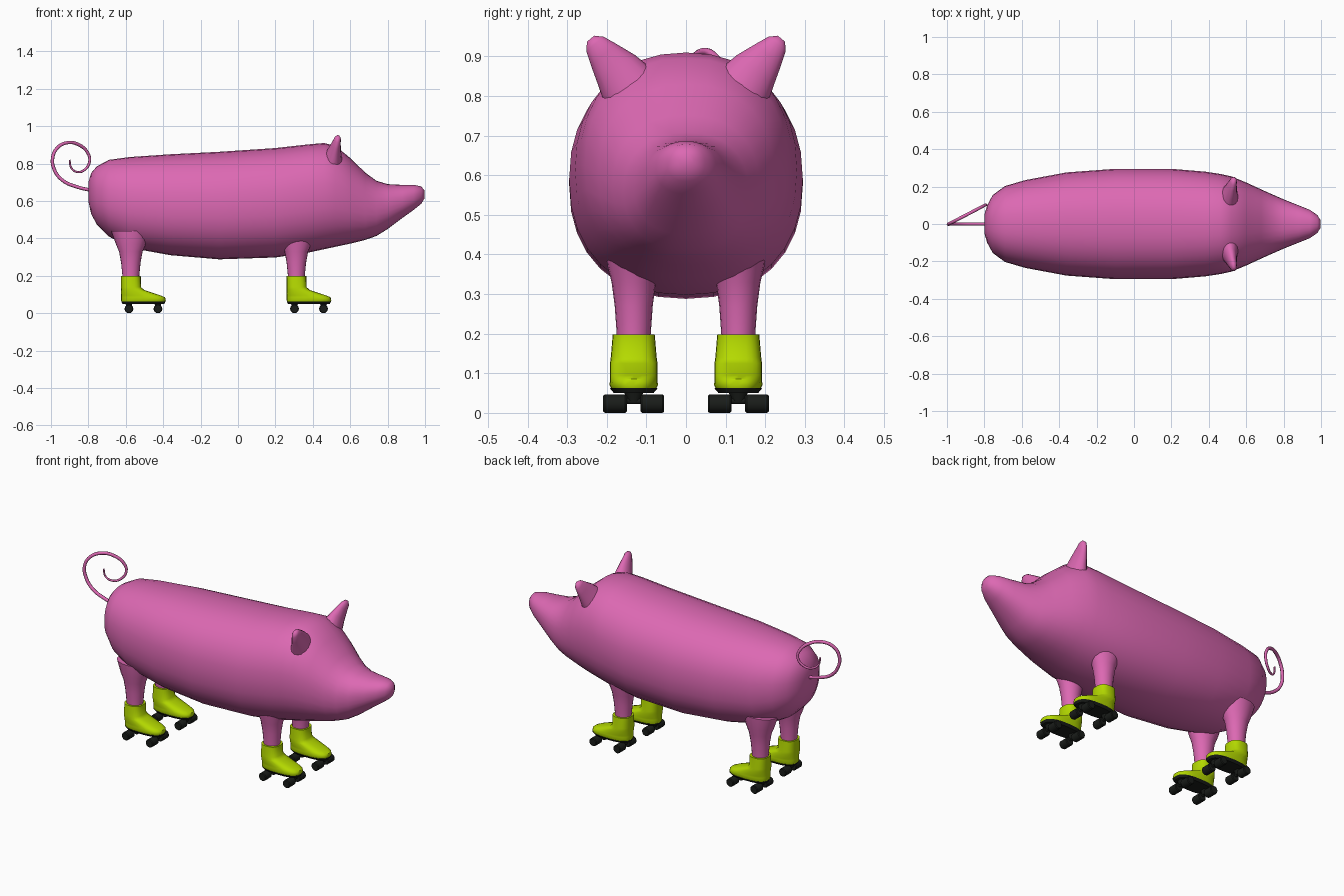
import bpy, bmesh
from math import sin, cos, pi, radians
from mathutils import Vector

if "Cube" in bpy.data.objects:
    bpy.data.objects.remove(bpy.data.objects["Cube"])


def material(name, color):
    m = bpy.data.materials.new(name)
    m.diffuse_color = (*color, 1)
    m.use_nodes = True
    m.node_tree.nodes["Principled BSDF"].inputs["Base Color"].default_value = m.diffuse_color
    return m


PINK = material("pink", (0.72, 0.14, 0.45))
LIME = material("lime", (0.46, 0.70, 0.0))
BLACK = material("black", (0.01, 0.012, 0.01))


def loft(name, rings, mat, angle=50):
    """Skin a list of closed rings and cap both ends."""
    bm = bmesh.new()
    loops = [[bm.verts.new(p) for p in ring] for ring in rings]
    n = len(loops[0])
    for a, b in zip(loops, loops[1:]):
        for i in range(n):
            j = (i + 1) % n
            bm.faces.new((a[i], a[j], b[j], b[i]))
    bm.faces.new(loops[0])
    bm.faces.new(loops[-1])
    bmesh.ops.recalc_face_normals(bm, faces=bm.faces)
    mesh = bpy.data.meshes.new(name)
    bm.to_mesh(mesh)
    bm.free()
    ob = bpy.data.objects.new(name, mesh)
    bpy.context.collection.objects.link(ob)
    mesh.materials.append(mat)
    bpy.ops.object.select_all(action='DESELECT')
    ob.select_set(True)
    bpy.context.view_layer.objects.active = ob
    bpy.ops.object.shade_smooth_by_angle(angle=radians(angle))
    return ob


def oval(center, u, v, power=2.0, n=24):
    """Superellipse ring around center with half axes u and v."""
    c, u, v, pts = Vector(center), Vector(u), Vector(v), []
    for i in range(n):
        a = 2 * pi * i / n
        s, t = cos(a), sin(a)
        e = 2 / power
        pts.append(c + u * (abs(s) ** e * (1 if s > 0 else -1))
                   + v * (abs(t) ** e * (1 if t > 0 else -1)))
    return pts


# Body and head: x, bottom z, top z, half width
sections = [
    (-0.80, 0.60, 0.70, 0.05), (-0.785, 0.53, 0.75, 0.10), (-0.755, 0.475, 0.785, 0.155),
    (-0.69, 0.41, 0.82, 0.203), (-0.58, 0.35, 0.835, 0.235), (-0.36, 0.31, 0.85, 0.276),
    (-0.10, 0.288, 0.863, 0.295), (0.20, 0.298, 0.883, 0.295), (0.38, 0.325, 0.903, 0.28),
    (0.46, 0.342, 0.91, 0.268), (0.52, 0.355, 0.895, 0.255), (0.60, 0.372, 0.83, 0.222),
    (0.68, 0.392, 0.752, 0.185), (0.74, 0.413, 0.708, 0.158), (0.80, 0.45, 0.69, 0.132),
    (0.88, 0.51, 0.686, 0.10), (0.94, 0.553, 0.686, 0.076), (0.98, 0.585, 0.678, 0.048),
    (0.998, 0.615, 0.655, 0.02)]
loft("body", [oval((x, 0, (b + t) / 2), (0, w, 0), (0, 0, (t - b) / 2), 2.25, 32)
              for x, b, t, w in sections], PINK, 80)

# Ears: flattened horns pointing up and out
for side, s in (("left", 1), ("right", -1)):
    path = [(0.50, 0.13, 0.80, 0.085, 0.06), (0.515, 0.175, 0.865, 0.062, 0.036),
            (0.525, 0.208, 0.905, 0.043, 0.024), (0.532, 0.23, 0.932, 0.029, 0.018),
            (0.534, 0.241, 0.945, 0.012, 0.009)]
    loft(side + "_ear", [oval((x, s * y, z), (0, s * w * 0.75, -w * 0.62), (t, 0, 0), 2, 16)
                         for x, y, z, w, t in path], PINK, 80)

# Curly tail: straight out, then a spiral leaning to the side
tail_xz = [(-0.77, 0.655), (-0.86, 0.675), (-0.94, 0.712), (-0.983, 0.77), (-0.991, 0.83),
           (-0.965, 0.885), (-0.91, 0.912), (-0.85, 0.90), (-0.805, 0.86), (-0.793, 0.815),
           (-0.82, 0.767), (-0.86, 0.755), (-0.892, 0.778), (-0.90, 0.82)]
curve = bpy.data.curves.new("tail", 'CURVE')
curve.dimensions = '3D'
curve.bevel_depth = 0.008
curve.bevel_resolution = 2
curve.resolution_u = 5
curve.use_fill_caps = True
spline = curve.splines.new('BEZIER')
spline.bezier_points.add(len(tail_xz) - 1)
for i, (p, (x, z)) in enumerate(zip(spline.bezier_points, tail_xz)):
    p.co = (x, 0 if i < 5 else (x + 0.99) * 0.52, z)
    p.handle_left_type = p.handle_right_type = 'AUTO'
    p.radius = 1.15 if i < 8 else 1.15 - (i - 7) * 0.1
curve.materials.append(PINK)
bpy.context.collection.objects.link(bpy.data.objects.new("tail", curve))


def wheel_cylinder(name, x, y, z, r, half):
    """Cylinder along y with softened rims."""
    loft(name, [oval((x, y + dy * half, z), (r * k, 0, 0), (0, 0, r * k), 2, 16)
                for dy, k in ((-1, 0.85), (-0.85, 1), (0.85, 1), (1, 0.85))], BLACK, 35)


def skate_leg(name, x, y):
    # Leg flaring into the belly
    leg = [(0.17, 0.044, 0.042), (0.20, 0.045, 0.043), (0.27, 0.052, 0.048),
           (0.33, 0.063, 0.056), (0.37, 0.08, 0.066), (0.44, 0.105, 0.074)]
    loft(name + "_leg", [oval((x, y, z), (rx, 0, 0), (0, ry, 0), 2, 20)
                         for z, rx, ry in leg], PINK, 60)
    # Boot: z, heel x, toe x, half width
    boot = [(0.06, -0.05, 0.183, 0.056), (0.07, -0.052, 0.187, 0.061),
            (0.085, -0.052, 0.183, 0.06), (0.095, -0.052, 0.16, 0.06),
            (0.125, -0.052, 0.07, 0.06), (0.14, -0.052, 0.054, 0.058),
            (0.198, -0.052, 0.053, 0.053)]
    loft(name + "_boot", [oval((x + (a + b) / 2, y, z), ((b - a) / 2, 0, 0), (0, w, 0), 2.6)
                          for z, a, b, w in boot], LIME, 50)
    # Sole plate
    loft(name + "_sole", [oval((x + 0.067, y, z), (rx, 0, 0), (0, ry, 0), 2.6)
                          for z, rx, ry in ((0.05, 0.112, 0.05), (0.063, 0.119, 0.061))],
         BLACK, 40)
    # Trucks, axles and wheels
    for end, dx in (("heel", -0.01), ("toe", 0.145)):
        part = name + "_" + end
        loft(part + "_truck", [oval((x + dx, y, z), (r, 0, 0), (0, r * 1.3, 0), 2, 12)
                               for z, r in ((0.026, 0.01), (0.055, 0.02))], BLACK, 40)
        wheel_cylinder(part + "_axle", x + dx, y, 0.031, 0.009, 0.05)
        for s in (-1, 1):
            wheel_cylinder(part + ("_outer" if s * y > 0 else "_inner") + "_wheel",
                           x + dx, y + s * 0.047, 0.0235, 0.0235, 0.03)


for end, x in (("front", 0.312), ("rear", -0.573)):
    for side, y in (("left", 0.132), ("right", -0.132)):
        skate_leg(end + "_" + side, x, y)
